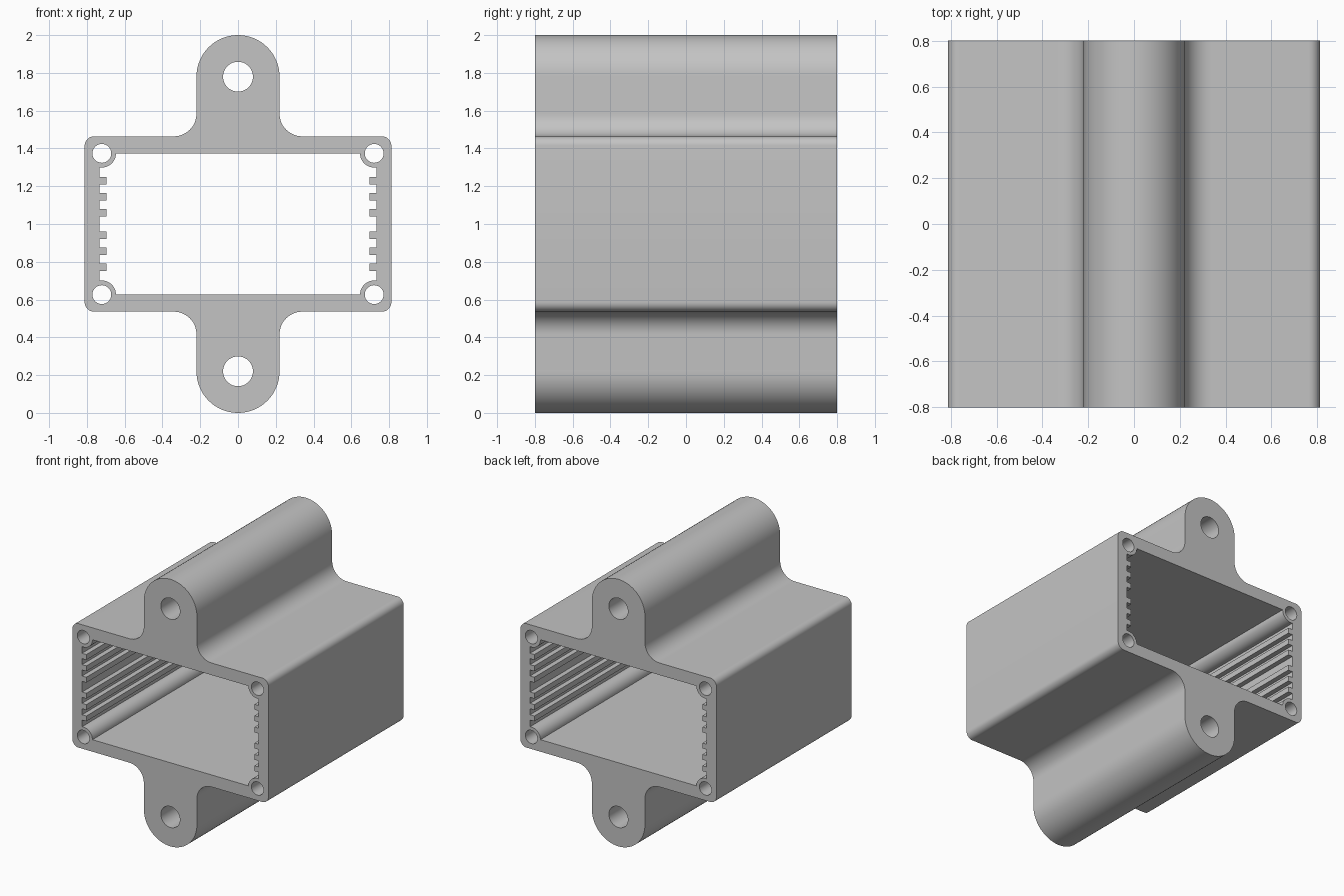
import bpy, bmesh, math
from mathutils import Vector

if "Cube" in bpy.data.objects:
    bpy.data.objects.remove(bpy.data.objects["Cube"])

DEPTH = 1.6      # length along y
MID = 1.0        # height of the horizontal symmetry plane


def arc(cx, cz, r, a0, a1, n=12):
    """Points on an arc, angles in degrees."""
    return [(cx + r * math.cos(math.radians(a0 + (a1 - a0) * i / n)),
             cz + r * math.sin(math.radians(a0 + (a1 - a0) * i / n))) for i in range(n + 1)]


def four_way(quarter):
    """Mirror a quarter profile (from the +x axis round to the +z axis) into a closed loop."""
    half = quarter + [(-x, z) for x, z in reversed(quarter)]
    full = half + [(-x, -z) for x, z in half]
    loop = []
    for p in full:
        if not loop or math.dist(p, loop[-1]) > 1e-5:
            loop.append(p)
    if math.dist(loop[0], loop[-1]) < 1e-5:
        loop.pop()
    return loop


# Outer outline: rounded box corner, fillet, round mounting lug
W, H, R = 0.812, 0.464, 0.05
LUG, LUG_Z, FILLET = 0.22, 0.78, 0.12
outer = four_way(
    arc(W - R, H - R, R, 0, 90, 8)
    + arc(LUG + FILLET, H + FILLET, FILLET, 270, 180)
    + arc(0, LUG_Z, LUG, 0, 90, 16))

# Cavity outline: slotted side wall, then the corner screw boss
WALL, RIB, BOSS = 0.732, 0.696, 0.075
BX, BZ = 0.721, 0.374
cavity = []
for z0, z1 in ((0.04, 0.08), (0.125, 0.165), (0.21, 0.25)):
    cavity += [(WALL, z0), (RIB, z0), (RIB, z1), (WALL, z1)]
start = 270 + math.degrees(math.asin((WALL - BX) / BOSS))
cavity = four_way(cavity + arc(BX, BZ, BOSS, start, 180, 14))

# Round holes: four corner screws and two lug bolts
loops = [outer, cavity]
for sz in (-1, 1):
    loops.append(arc(0, sz * LUG_Z, 0.079, 0, 360, 40)[:-1])
    for sx in (-1, 1):
        loops.append(arc(sx * BX, sz * BZ, 0.05, 0, 360, 32)[:-1])

# Fill the profile and extrude it along y
bm = bmesh.new()
edges = []
for loop in loops:
    vs = [bm.verts.new((x, -DEPTH / 2, z + MID)) for x, z in loop]
    edges += [bm.edges.new((vs[i], vs[(i + 1) % len(vs)])) for i in range(len(vs))]
bmesh.ops.triangle_fill(bm, edges=edges, use_beauty=True, normal=Vector((0, -1, 0)))
ext = bmesh.ops.extrude_face_region(bm, geom=bm.faces[:], use_keep_orig=True)
bmesh.ops.translate(bm, vec=(0, DEPTH, 0),
                    verts=[g for g in ext["geom"] if isinstance(g, bmesh.types.BMVert)])
bmesh.ops.recalc_face_normals(bm, faces=bm.faces[:])

mesh = bpy.data.meshes.new("extruded_housing")
bm.to_mesh(mesh)
bm.free()
housing = bpy.data.objects.new("extruded_housing", mesh)
bpy.context.collection.objects.link(housing)

grey = bpy.data.materials.new("aluminium grey")
grey.diffuse_color = (0.55, 0.55, 0.55, 1)
grey.use_nodes = True
grey.node_tree.nodes["Principled BSDF"].inputs["Base Color"].default_value = grey.diffuse_color
mesh.materials.append(grey)

# Smooth the curved surfaces, keep the corners crisp
bpy.context.view_layer.objects.active = housing
housing.select_set(True)
bpy.ops.object.shade_smooth_by_angle(angle=math.radians(30))
